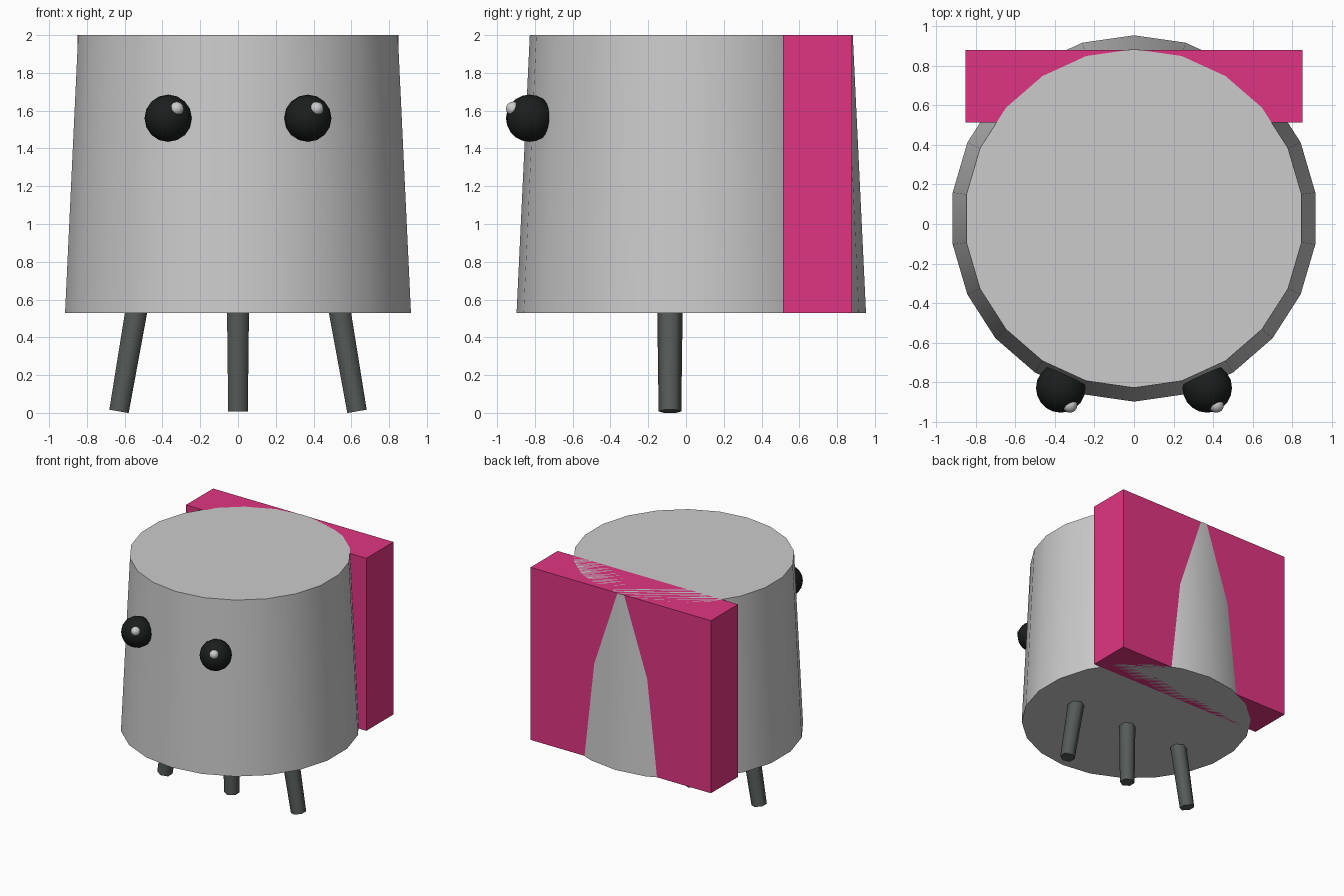
import bpy, math
from mathutils import Vector

if "Cube" in bpy.data.objects:
    bpy.data.objects.remove(bpy.data.objects["Cube"])


def material(name, rgb):
    m = bpy.data.materials.new(name)
    m.diffuse_color = (*rgb, 1)
    m.use_nodes = True
    m.node_tree.nodes["Principled BSDF"].inputs["Base Color"].default_value = m.diffuse_color
    return m


def finish(name, mat=None, smooth=True):
    ob = bpy.context.object
    ob.name = name
    if mat:
        ob.data.materials.append(mat)
    if smooth:
        bpy.ops.object.shade_smooth_by_angle(angle=math.radians(62))
    return ob


def tapered(name, sides, r_bottom, r_top, bottom, top, mat=None):
    bottom, top = Vector(bottom), Vector(top)
    axis = top - bottom
    tilt = math.atan2(axis.x, axis.z)
    bpy.ops.mesh.primitive_cone_add(vertices=sides, radius1=r_bottom, radius2=r_top,
                                    depth=axis.length, location=(bottom + top) / 2,
                                    rotation=(0, tilt, 0))
    return finish(name, mat)


def ball(name, r, loc, mat=None, segments=16, rings=10):
    bpy.ops.mesh.primitive_uv_sphere_add(segments=segments, ring_count=rings, radius=r,
                                         location=loc, rotation=(math.pi / 2, 0, 0))
    return finish(name, mat)


pink = material("pink", (0.74, 0.036, 0.22))
black = material("black", (0.011, 0.013, 0.012))
dark = material("dark_grey", (0.09, 0.105, 0.098))

# Tapered drum body
tapered("body", 22, 0.925, 0.855, (0, 0.028, 0.53), (0, 0.028, 2.0))

# Back slab, flush with the body's top and bottom
bpy.ops.mesh.primitive_cube_add(size=1, location=(0, 0.696, 1.265))
bpy.context.object.scale = (1.70, 0.365, 1.47)
finish("back_panel", pink, smooth=False)

# Row of three splayed legs
for label, s in (("left", -1), ("middle", 0), ("right", 1)):
    tapered(label + "_leg", 6, 0.06, 0.068,
            (s * 0.63, -0.085, 0.008), (s * 0.528, -0.085, 0.60), dark)

# Eyes, with both highlights offset to the same side
for label, s in (("left", -1), ("right", 1)):
    ball(label + "_eye", 0.125, (s * 0.37, -0.828, 1.56), black)
    ball(label + "_eye_highlight", 0.038, (s * 0.37 + 0.046, -0.915, 1.61), None, 12, 8)
